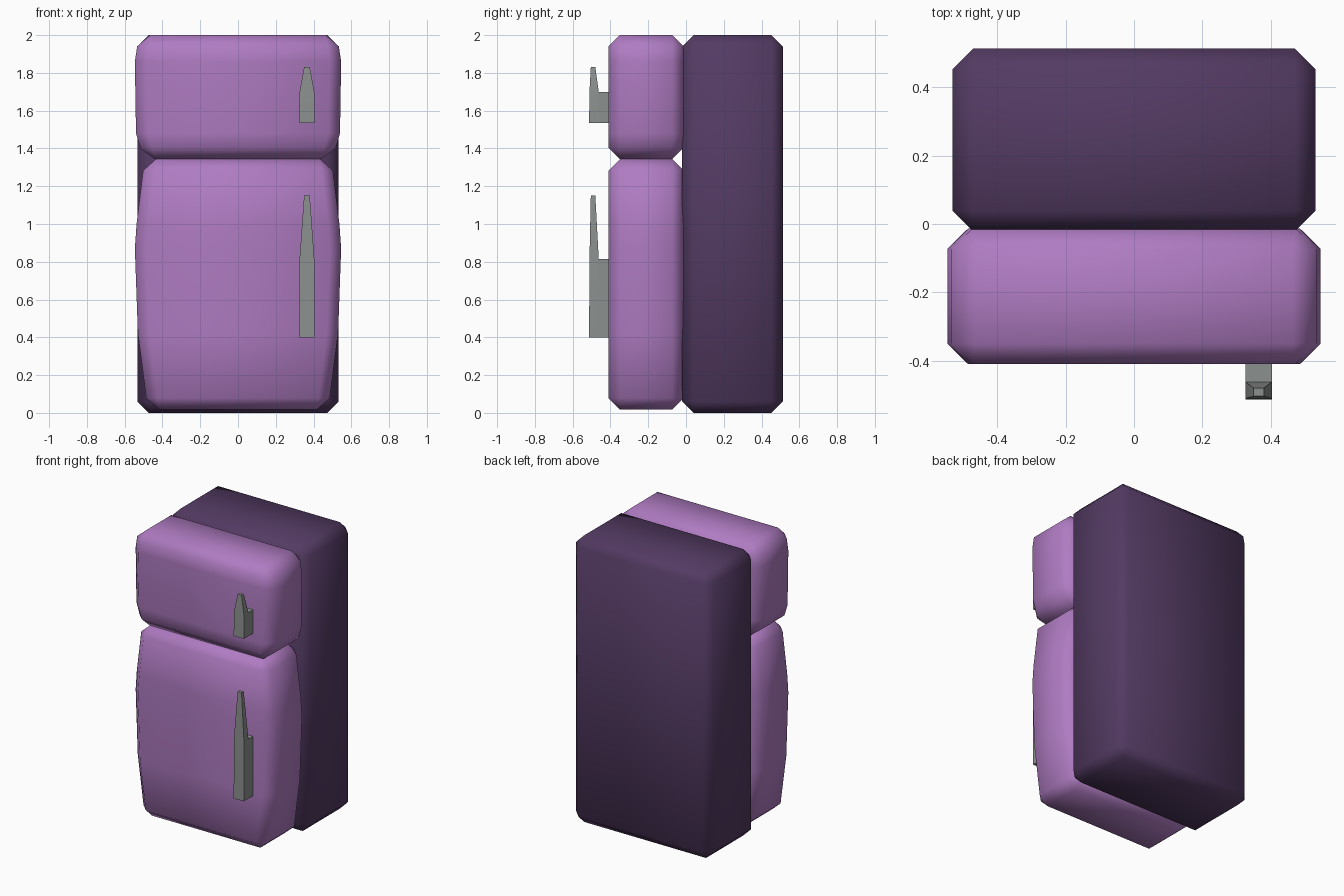
import bpy, math

if "Cube" in bpy.data.objects:
    bpy.data.objects.remove(bpy.data.objects["Cube"])


def material(name, rgb):
    m = bpy.data.materials.new(name)
    m.diffuse_color = (*rgb, 1)
    m.use_nodes = True
    m.node_tree.nodes["Principled BSDF"].inputs["Base Color"].default_value = m.diffuse_color
    return m


DOOR = material("light purple", (0.43, 0.20, 0.54))
BODY = material("dark purple", (0.087, 0.043, 0.125))
GREY = material("handle grey", (0.26, 0.28, 0.27))


def stack(name, rings, mat, bevel=0.0, angle=60):
    """Loft rectangles given as (z, x0, x1, y0, y1), with optional chamfer."""
    verts, faces = [], []
    for z, x0, x1, y0, y1 in rings:
        verts += [(x0, y0, z), (x1, y0, z), (x1, y1, z), (x0, y1, z)]
    for r in range(len(rings) - 1):
        a = r * 4
        for i in range(4):
            j = (i + 1) % 4
            faces.append((a + i, a + j, a + 4 + j, a + 4 + i))
    n = len(verts)
    faces += [(3, 2, 1, 0), (n - 4, n - 3, n - 2, n - 1)]
    me = bpy.data.meshes.new(name)
    me.from_pydata(verts, [], faces)
    me.materials.append(mat)
    ob = bpy.data.objects.new(name, me)
    bpy.context.collection.objects.link(ob)
    bpy.ops.object.select_all(action='DESELECT')
    ob.select_set(True)
    bpy.context.view_layer.objects.active = ob
    if bevel:
        mod = ob.modifiers.new("chamfer", 'BEVEL')
        mod.width = bevel
        mod.segments = 1
        mod.limit_method = 'ANGLE'
        mod.angle_limit = math.radians(40)
        bpy.ops.object.modifier_apply(modifier=mod.name)
    bpy.ops.object.shade_smooth_by_angle(angle=math.radians(angle))
    return ob


def door(name, stations):
    stack(name, [(z, -w, w, -0.41, -0.013) for z, w in stations], DOOR, 0.06)


def handle(name, z0, z1, z2):
    x, w = 0.365, 0.039
    # bar with tapered tip
    stack(name + "_bar", [(z0, x - w, x + w, -0.513, -0.462),
                          (z1, x - w, x + w, -0.511, -0.462),
                          (z2, x - 0.015, x + 0.015, -0.504, -0.48)], GREY, angle=30)
    # block joining the bar to the door
    stack(name + "_mount", [(z, x - w, x + w, -0.47, -0.40) for z in (z0, z1)],
          GREY, angle=30)


# cabinet
stack("cabinet", [(z, -0.532, 0.532, -0.02, 0.513) for z in (0, 2)], BODY, 0.06)

# bulging doors
door("freezer_door", [(1.343, 0.50), (1.48, 0.54), (1.86, 0.546), (2.0, 0.525)])
door("fridge_door", [(0.018, 0.478), (0.42, 0.53), (0.87, 0.546),
                     (1.0, 0.537), (1.343, 0.495)])

# handles
handle("freezer_handle", 1.535, 1.70, 1.83)
handle("fridge_handle", 0.40, 0.815, 1.15)
